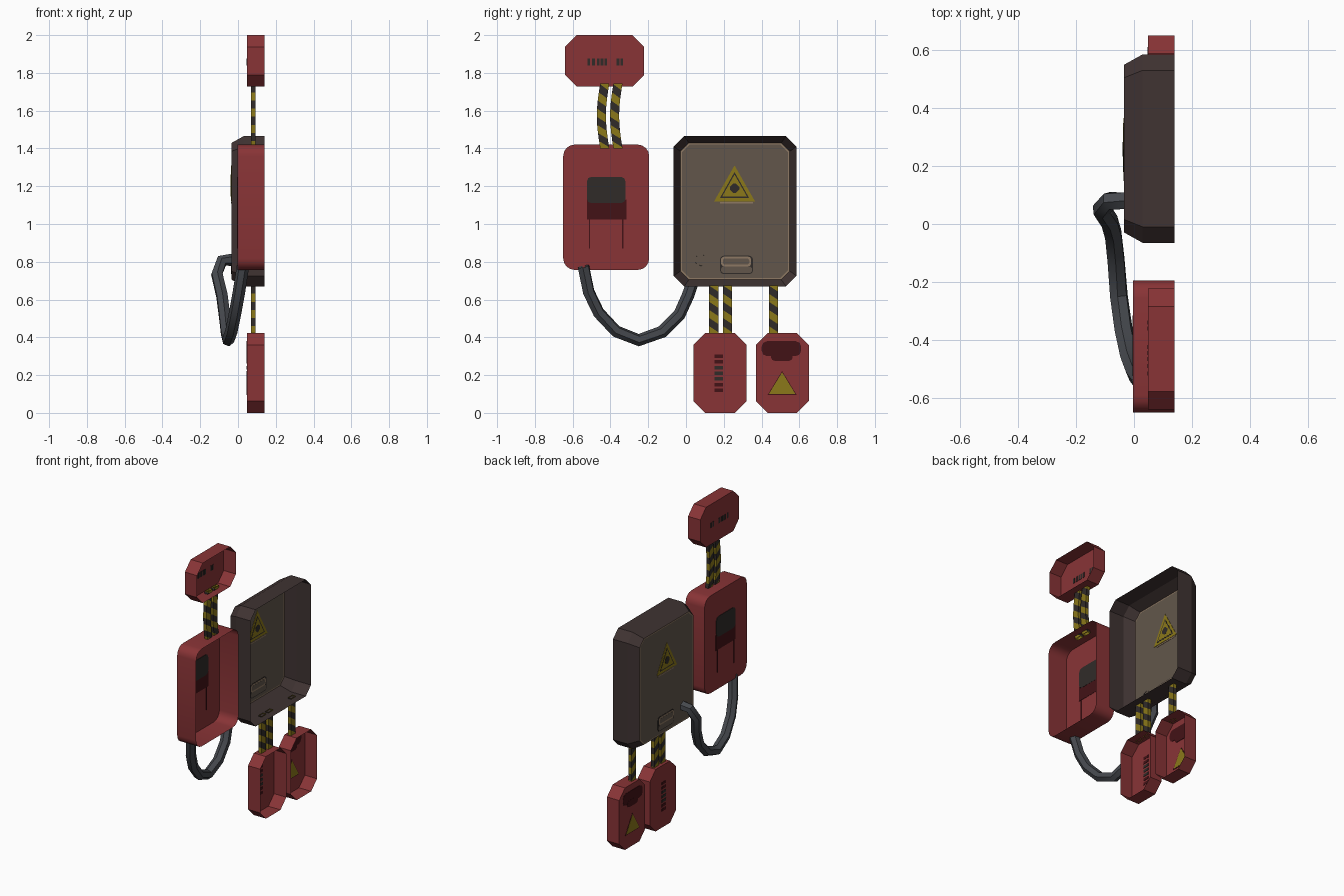
import bpy, bmesh, math
from mathutils import Vector

if "Cube" in bpy.data.objects:
    bpy.data.objects.remove(bpy.data.objects["Cube"])


def material(name, rgb):
    m = bpy.data.materials.new(name)
    m.diffuse_color = (*rgb, 1)
    m.use_nodes = True
    m.node_tree.nodes["Principled BSDF"].inputs["Base Color"].default_value = m.diffuse_color
    return m


RED = material("red paint", (0.25, 0.034, 0.037))
DARK_RED = material("dark red", (0.055, 0.006, 0.008))
BROWN = material("cabinet brown", (0.122, 0.094, 0.070))
DARK = material("cabinet dark edge", (0.050, 0.033, 0.032))
TAN = material("worn tan", (0.27, 0.19, 0.125))
YELLOW = material("warning yellow", (0.26, 0.19, 0.010))
BLACK = material("black", (0.030, 0.024, 0.022))
GREY = material("cable grey", (0.060, 0.065, 0.075))


def finish(name, bm, mats, smooth=None):
    mesh = bpy.data.meshes.new(name)
    bm.normal_update()
    bm.to_mesh(mesh)
    bm.free()
    for m in mats:
        mesh.materials.append(m)
    ob = bpy.data.objects.new(name, mesh)
    bpy.context.collection.objects.link(ob)
    if smooth:
        bpy.context.view_layer.objects.active = ob
        ob.select_set(True)
        bpy.ops.object.shade_smooth_by_angle(angle=math.radians(smooth))
        ob.select_set(False)
    return ob


def outline(y0, y1, z0, z1, c, steps=1):
    """Rectangle in y/z with cut (steps=1) or rounded corners."""
    pts = []
    for i, (y, z) in enumerate([(y1 - c, z1 - c), (y0 + c, z1 - c),
                                (y0 + c, z0 + c), (y1 - c, z0 + c)]):
        for k in range(steps + 1):
            a = math.pi / 2 * (i + k / steps)
            pts.append((y + c * math.cos(a), z + c * math.sin(a)))
    return pts


def shell(name, loops, mats, smooth=None):
    """Thin shell open at the +x side; loops = (x, outline), one material per band + cap."""
    bm = bmesh.new()
    rings = [[bm.verts.new((x, y, z)) for y, z in pts] for x, pts in loops]
    slots = list(dict.fromkeys(mats))
    n = len(rings[0])
    for a, b, m in zip(rings, rings[1:], mats):
        for i in range(n):
            j = (i + 1) % n
            bm.faces.new((a[i], b[i], b[j], a[j])).material_index = slots.index(m)
    bm.faces.new(rings[-1]).material_index = slots.index(mats[-1])
    bmesh.ops.recalc_face_normals(bm, faces=bm.faces)
    cap = min(bm.faces, key=lambda f: f.calc_center_median().x)
    cap.normal_update()
    if cap.normal.x > 0:
        bmesh.ops.reverse_faces(bm, faces=bm.faces)
    return finish(name, bm, slots, smooth)


def plate(name, x, pts, mat, t=0.004):
    """Painted mark that shows on both sides of a shell face."""
    bm = bmesh.new()
    f = bm.faces.new([bm.verts.new((x - t / 2, y, z)) for y, z in pts])
    ext = bmesh.ops.extrude_face_region(bm, geom=[f], use_keep_orig=True)
    for v in ext["geom"]:
        if isinstance(v, bmesh.types.BMVert):
            v.co.x += t
    bmesh.ops.recalc_face_normals(bm, faces=bm.faces)
    return finish(name, bm, [mat])


def rect(y0, y1, z0, z1):
    return [(y0, z0), (y1, z0), (y1, z1), (y0, z1)]


def triangle(y, z0, z1, half):
    return [(y - half, z0), (y + half, z0), (y, z1)]


# Main cabinet with chamfered front and worn edge
FX = -0.035
Y0, Y1, Z0, Z1 = -0.065, 0.585, 0.67, 1.465


def cab(i, c):
    return outline(Y0 + i, Y1 - i, Z0 + i, Z1 - i, c)


shell("cabinet", [(0.14, cab(0, 0.055)), (0.03, cab(0, 0.055)), (FX, cab(0.036, 0.045)),
                  (FX, cab(0.044, 0.042))], [DARK, DARK, TAN, BROWN])

# Cabinet warning sign and handle
plate("sign_yellow", FX, triangle(0.257, 1.12, 1.31, 0.108), YELLOW, 0.004)
plate("sign_border", FX, triangle(0.257, 1.138, 1.275, 0.077), BLACK, 0.006)
plate("sign_inner", FX, triangle(0.257, 1.145, 1.262, 0.066), YELLOW, 0.0075)
plate("sign_dot", FX, outline(0.232, 0.282, 1.165, 1.215, 0.018), BLACK, 0.009)
plate("sign_wear", FX, rect(0.18, 0.355, 1.108, 1.117), TAN)
plate("handle_rim", FX, outline(0.18, 0.355, 0.735, 0.832, 0.02, 3), BLACK, 0.004)
plate("handle_grip", FX, outline(0.185, 0.345, 0.775, 0.828, 0.018, 3), TAN, 0.006)
plate("handle_recess", FX, outline(0.195, 0.335, 0.785, 0.818, 0.012, 3), BROWN, 0.0075)
plate("handle_lower", FX, outline(0.186, 0.349, 0.741, 0.775, 0.012, 3), BROWN, 0.006)

# Red boxes
def red_box(name, x, pts):
    shell(name, [(0.14, pts), (x, pts)], [RED, RED], 35)


red_box("large_red_box", -0.003, outline(-0.65, -0.195, 0.757, 1.42, 0.06, 4))
red_box("top_red_box", 0.048, outline(-0.64, -0.222, 1.727, 2.0, 0.062))
red_box("lower_left_red_box", 0.048, outline(0.04, 0.32, 0.0, 0.422, 0.062))
red_box("lower_right_red_box", 0.048, outline(0.37, 0.65, 0.0, 0.422, 0.062))

# Screen panel on the large box
RX = -0.003
plate("screen_shade", RX, rect(-0.525, -0.315, 1.025, 1.13), DARK_RED, 0.004)
plate("screen", RX, outline(-0.525, -0.32, 1.11, 1.25, 0.025, 2), BLACK, 0.006)
for i, y in enumerate((-0.51, -0.335)):
    plate(f"screen_line_{i}", RX, rect(y - 0.003, y + 0.003, 0.87, 1.025), DARK_RED)

# Marks on small boxes
BX = 0.048
for i, y in enumerate((-0.515, -0.49, -0.465, -0.445, -0.425, -0.36, -0.34)):
    plate(f"top_mark_{i}", BX, rect(y - 0.007, y + 0.007, 1.84, 1.875), BLACK)
for i in range(7):
    z = 0.12 + i * 0.03
    plate(f"lower_mark_{i}", BX, rect(0.15, 0.195, z - 0.009, z + 0.009),
          BLACK if 1 < i < 5 else DARK_RED)
plate("dark_patch", BX, outline(0.40, 0.61, 0.30, 0.38, 0.03, 2), DARK_RED)
plate("dark_patch_lower", BX, outline(0.45, 0.565, 0.275, 0.32, 0.02, 2), DARK_RED, 0.005)
plate("small_sign_border", BX, triangle(0.509, 0.095, 0.222, 0.077), DARK_RED)
plate("small_sign", BX, triangle(0.509, 0.10, 0.215, 0.07), YELLOW, 0.006)


# Striped straps with slanted bands
def strap(name, y, z0, z1, bow=0.0, band=0.043):
    bm = bmesh.new()
    w, d, x = 0.024, 0.012, 0.08
    rings = []
    count = math.ceil((z1 - z0 + 0.04) / band)
    for k in range(count + 1):
        ring = []
        for sx, sy in ((-1, -1), (1, -1), (1, 1), (-1, 1)):
            z = min(z1, max(z0, z0 - 0.02 + k * band - sy * 0.016))
            off = bow * math.sin(math.pi * (z - z0) / (z1 - z0))
            ring.append(bm.verts.new((x + sx * d, y + sy * w + off, z)))
        rings.append(ring)
    for k, (a, b) in enumerate(zip(rings, rings[1:])):
        for i in range(4):
            j = (i + 1) % 4
            bm.faces.new((a[i], a[j], b[j], b[i])).material_index = k % 2
    bmesh.ops.dissolve_degenerate(bm, dist=1e-5, edges=bm.edges)
    finish(name, bm, [YELLOW, BLACK])


for i, y in enumerate((-0.43, -0.36)):
    strap(f"top_strap_{i}", y, 1.40, 1.745, -0.018)
for i, y in enumerate((0.147, 0.22, 0.463)):
    strap(f"lower_strap_{i}", y, 0.42, 0.675)

# Hanging cable from the large box to the cabinet front
path = [(-0.03, 0.08, 0.81), (-0.085, 0.08, 0.805), (-0.112, 0.05, 0.735),
        (-0.085, 0.01, 0.62), (-0.072, -0.035, 0.52), (-0.062, -0.125, 0.43),
        (-0.052, -0.25, 0.385), (-0.035, -0.37, 0.432), (-0.015, -0.462, 0.53),
        (0.005, -0.515, 0.64), (0.026, -0.543, 0.775)]
bm = bmesh.new()
pts = [Vector(p) for p in path]
rings, side = [], Vector((0, 0, 1))
for k, p in enumerate(pts):
    t = (pts[min(k + 1, len(pts) - 1)] - pts[max(k - 1, 0)]).normalized()
    side = (side - t * side.dot(t)).normalized()
    up = t.cross(side)
    rings.append([bm.verts.new(p + 0.033 * (side * math.cos(a) + up * math.sin(a)))
                  for a in (math.tau * i / 6 for i in range(6))])
for a, b in zip(rings, rings[1:]):
    for i in range(6):
        j = (i + 1) % 6
        bm.faces.new((a[i], a[j], b[j], b[i]))
bmesh.ops.recalc_face_normals(bm, faces=bm.faces)
finish("hanging_cable", bm, [GREY], 40)
